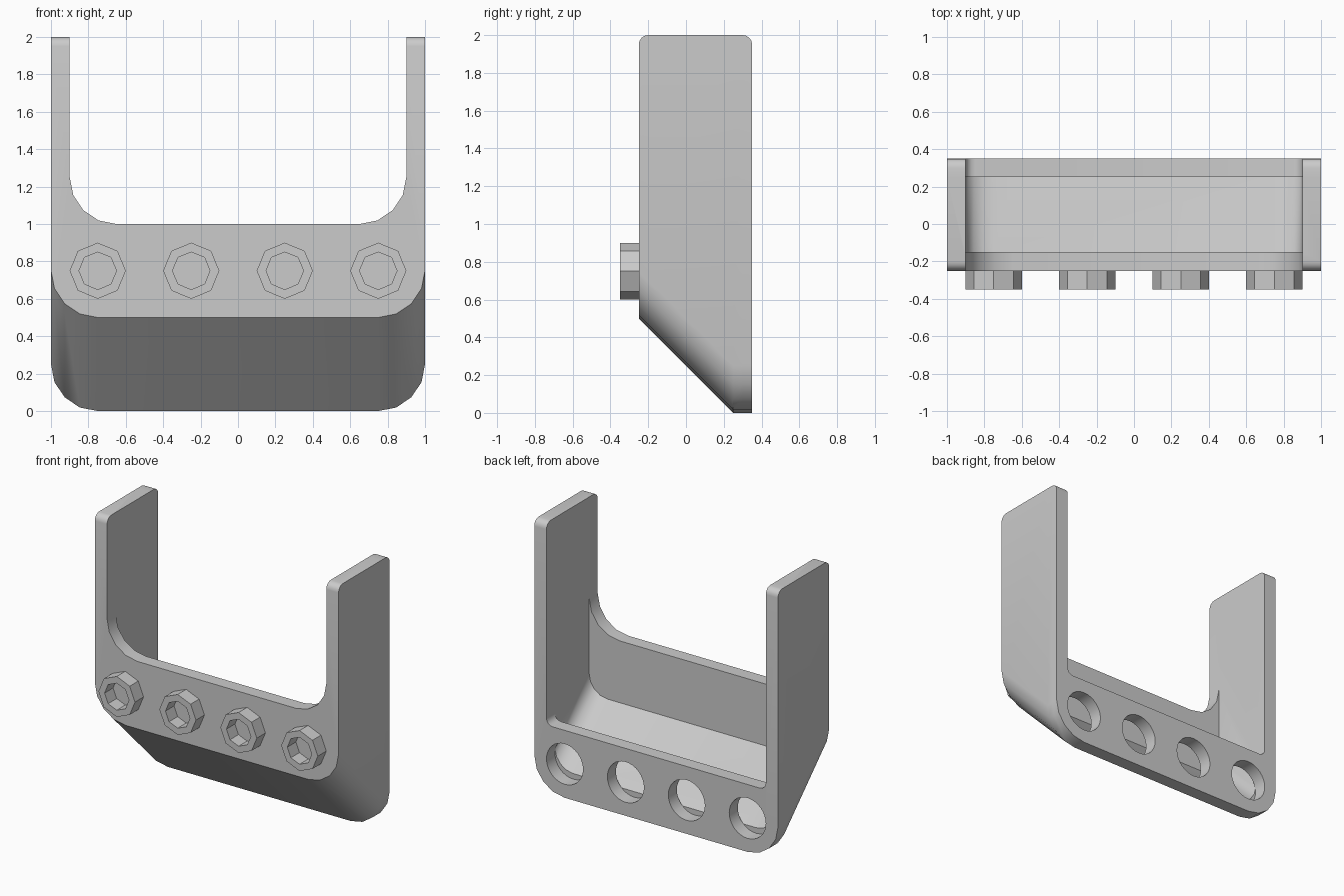
import bpy, bmesh, math
from mathutils import Matrix

cube = bpy.data.objects.get("Cube")
if cube:
    bpy.data.objects.remove(cube)

grey = bpy.data.materials.new("plain grey")
grey.use_nodes = True
COLOUR = (0.6, 0.6, 0.6, 1)
grey.diffuse_color = COLOUR
grey.node_tree.nodes["Principled BSDF"].inputs["Base Color"].default_value = COLOUR


def u_profile(half, bottom, top, radius, steps=4):
    """Tall block outline in x-z with rounded bottom corners."""
    right = []
    for i in range(steps + 1):
        a = math.pi / 2 * i / steps
        right.append((half - radius + radius * math.sin(a),
                      bottom + radius - radius * math.cos(a)))
    right.append((half, top))
    return right + [(-x, z) for x, z in reversed(right)]


def loft(name, sections):
    """Skin equal-length x-z outlines placed at given y positions."""
    bm = bmesh.new()
    rings = [[bm.verts.new((x, y, z)) for x, z in pts] for y, pts in sections]
    for a, b in zip(rings, rings[1:]):
        for i in range(len(a)):
            j = (i + 1) % len(a)
            bm.faces.new((a[i], a[j], b[j], b[i]))
    bm.faces.new(rings[0])
    bm.faces.new(rings[-1])
    return finish(name, bm)


def finish(name, bm):
    bmesh.ops.recalc_face_normals(bm, faces=bm.faces)
    mesh = bpy.data.meshes.new(name)
    bm.to_mesh(mesh)
    bm.free()
    mesh.materials.append(grey)
    obj = bpy.data.objects.new(name, mesh)
    bpy.context.collection.objects.link(obj)
    return obj


def select(obj):
    bpy.ops.object.select_all(action='DESELECT')
    obj.select_set(True)
    bpy.context.view_layer.objects.active = obj


def cut(target, cutter):
    select(target)
    mod = target.modifiers.new("cut", 'BOOLEAN')
    mod.operation = 'DIFFERENCE'
    mod.solver = 'EXACT'
    mod.object = cutter
    bpy.ops.object.modifier_apply(modifier=mod.name)
    bpy.data.objects.remove(cutter)


FRONT, BACK, WALL, ROUND = -0.25, 0.35, 0.1, 0.05
SLOPE_END = BACK - WALL


def underside(y):
    return max(0, SLOPE_END - y)


# Bracket body: sloped underside, rounded upright tops
arc = [math.pi / 2 * i / 4 for i in range(5)]
inset = [(ROUND * (1 - math.cos(a)), 2 - ROUND + ROUND * math.sin(a)) for a in arc]
stations = [(FRONT + d, top) for d, top in inset]
stations += [(SLOPE_END, 2)]
stations += [(BACK - d, top) for d, top in reversed(inset)]
body = loft("bracket_body", [(y, u_profile(1, underside(y), top, 0.25))
                             for y, top in stations])

# Hollow inside, following the slope
floor = WALL * math.sqrt(2)
cut(body, loft("cavity_cutter", [
    (y, u_profile(0.9, underside(y) + floor, 2.2, 0.15))
    for y in (FRONT + WALL, SLOPE_END)]))

# Openings above the front and back plates
cut(body, loft("front_opening_cutter", [
    (y, u_profile(0.9, 1, 2.2, 0.25)) for y in (FRONT - WALL, FRONT + WALL)]))
cut(body, loft("back_opening_cutter", [
    (y, u_profile(0.9, 0.5, 2.2, ROUND)) for y in (SLOPE_END, BACK + WALL)]))

COLUMNS = (-0.75, -0.25, 0.25, 0.75)

# Round holes in the back plate
for x in COLUMNS:
    bm = bmesh.new()
    turn = Matrix.Translation((x, BACK, 0.25)) @ Matrix.Rotation(math.pi / 2, 4, 'X')
    bmesh.ops.create_cone(bm, cap_ends=True, segments=32, radius1=0.15,
                          radius2=0.15, depth=2 * WALL, matrix=turn)
    cut(body, finish("hole_cutter", bm))

select(body)
bpy.ops.object.shade_smooth_by_angle(angle=math.radians(30))


# Eight-sided hollow nuts on the front plate
def nut(name, x):
    bm = bmesh.new()
    rings = []
    for radius, y in ((0.15, FRONT), (0.15, FRONT - WALL),
                      (0.1, FRONT - WALL), (0.1, FRONT)):
        rings.append([bm.verts.new((x + radius * math.cos(k * math.pi / 4), y,
                                    0.75 + radius * math.sin(k * math.pi / 4)))
                      for k in range(8)])
    for a, b in zip(rings, rings[1:] + rings[:1]):
        for i in range(8):
            j = (i + 1) % 8
            bm.faces.new((a[i], a[j], b[j], b[i]))
    return finish(name, bm)


for n, x in enumerate(COLUMNS, 1):
    nut(f"nut_{n}", x)
